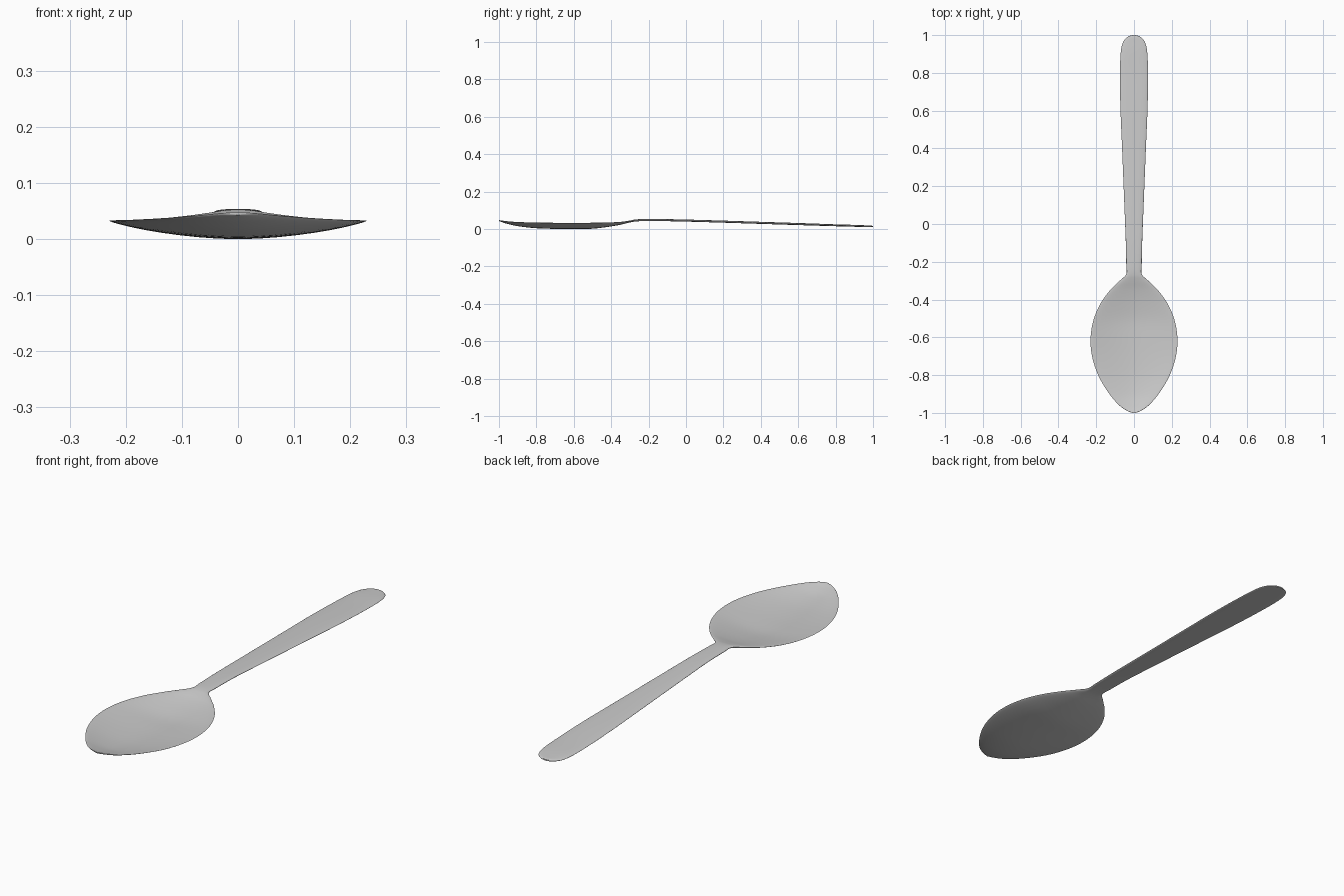
import bpy, bmesh, math
from mathutils import Vector

if "Cube" in bpy.data.objects:
    bpy.data.objects.remove(bpy.data.objects["Cube"])

# stations along the spoon: y, half width, rim z (mid), centre z (mid), thickness
STATIONS = [
    (-1.000, 0.004, 0.048, 0.047, 0.005),
    (-0.990, 0.035, 0.047, 0.044, 0.006),
    (-0.960, 0.078, 0.043, 0.035, 0.008),
    (-0.900, 0.130, 0.039, 0.022, 0.009),
    (-0.810, 0.185, 0.036, 0.012, 0.010),
    (-0.710, 0.220, 0.035, 0.008, 0.010),
    (-0.610, 0.230, 0.035, 0.007, 0.010),
    (-0.510, 0.215, 0.035, 0.008, 0.010),
    (-0.420, 0.177, 0.036, 0.018, 0.010),
    (-0.350, 0.126, 0.039, 0.030, 0.010),
    (-0.300, 0.075, 0.044, 0.042, 0.010),
    (-0.265, 0.041, 0.048, 0.048, 0.011),
    (-0.210, 0.041, 0.049, 0.050, 0.011),
    (-0.080, 0.044, 0.049, 0.049, 0.011),
    (0.150, 0.053, 0.042, 0.043, 0.011),
    (0.400, 0.063, 0.034, 0.035, 0.011),
    (0.620, 0.072, 0.027, 0.028, 0.011),
    (0.800, 0.074, 0.021, 0.022, 0.010),
    (0.910, 0.070, 0.018, 0.019, 0.010),
    (0.965, 0.057, 0.016, 0.017, 0.009),
    (0.992, 0.032, 0.015, 0.016, 0.008),
    (1.000, 0.004, 0.015, 0.015, 0.006),
]
STEPS, ACROSS = 5, 20


def smooth_path(pts):
    """Catmull-Rom through all the station values."""
    pts = [Vector(p) for p in pts]
    out = []
    for i in range(len(pts) - 1):
        b, c = pts[i], pts[i + 1]
        a = pts[i - 1] if i else b
        d = pts[i + 2] if i + 2 < len(pts) else c
        for s in range(STEPS):
            t = s / STEPS
            out.append(0.5 * (2 * b + (c - a) * t + (2 * a - 5 * b + 4 * c - d) * t**2
                              + (3 * b - a - 3 * c + d) * t**3))
    return out + [pts[-1]]


def section(bm, y, w, rim, mid, thick):
    """Closed dished cross-section with rounded edges."""
    ring = []
    for i in range(2 * ACROSS):
        ang = math.pi * i / ACROSS
        u = math.cos(ang)
        side = 1 if i < ACROSS else -1
        z = mid + (rim - mid) * abs(u) ** 1.8
        z += side * thick / 2 * math.sqrt(max(0, 1 - u**4))
        ring.append(bm.verts.new((w * u, y, z)))
    return ring


# spoon: bowl and handle lofted as one continuous sheet
bm = bmesh.new()
rings = [section(bm, *v) for v in smooth_path(STATIONS)]
for r0, r1 in zip(rings, rings[1:]):
    n = len(r0)
    for i in range(n):
        j = (i + 1) % n
        bm.faces.new((r0[i], r0[j], r1[j], r1[i]))
bm.faces.new(rings[0])
bm.faces.new(rings[-1])
bmesh.ops.remove_doubles(bm, verts=bm.verts, dist=1e-6)
bmesh.ops.recalc_face_normals(bm, faces=bm.faces)

# rest on the ground plane
low = min(v.co.z for v in bm.verts)
bmesh.ops.translate(bm, verts=bm.verts, vec=(0, 0, -low))

mesh = bpy.data.meshes.new("spoon")
bm.to_mesh(mesh)
bm.free()
spoon = bpy.data.objects.new("spoon", mesh)
bpy.context.collection.objects.link(spoon)
bpy.context.view_layer.objects.active = spoon
spoon.select_set(True)
bpy.ops.object.shade_smooth_by_angle(angle=math.radians(50))
